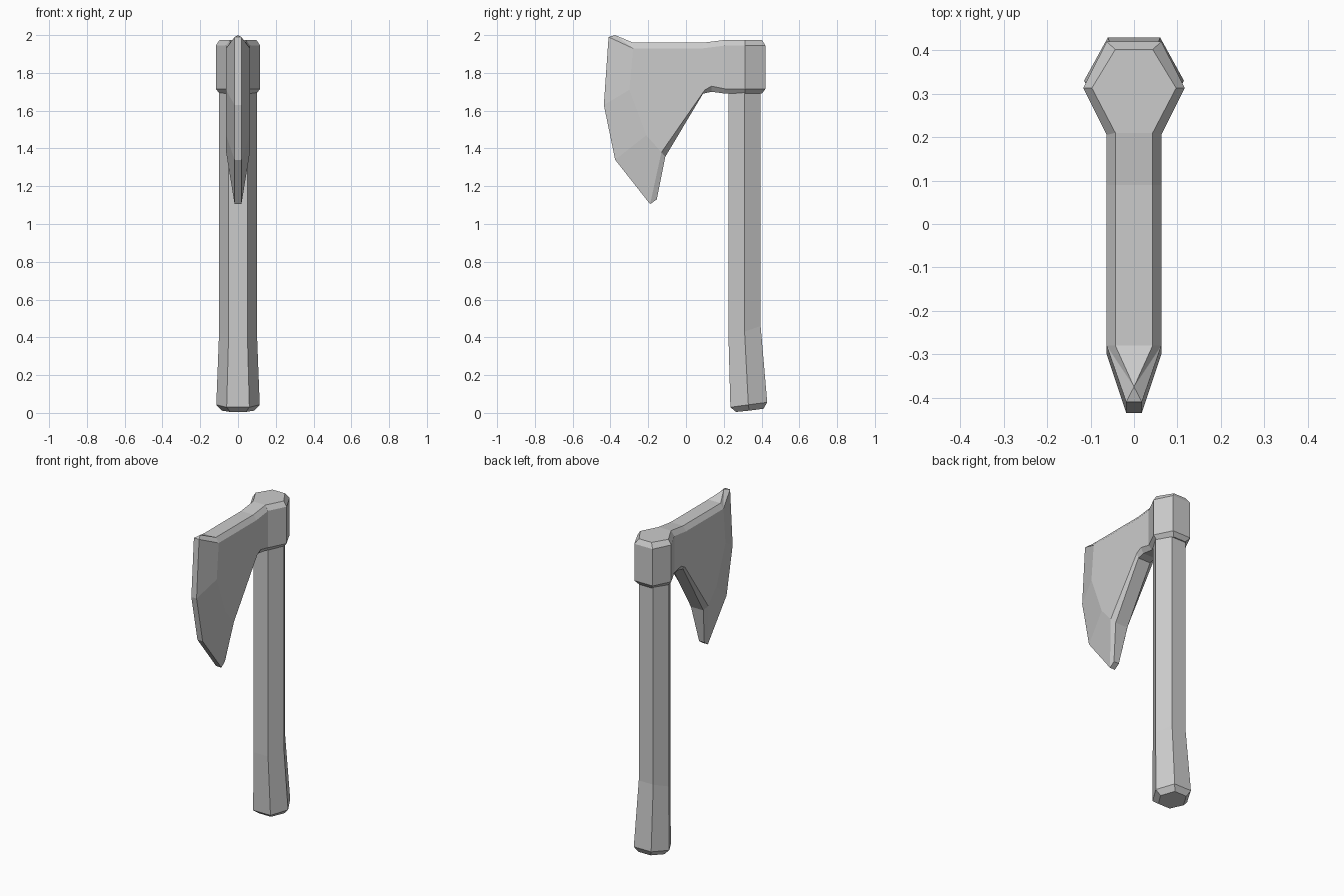
import bpy
import bmesh

cube = bpy.data.objects.get("Cube")
if cube:
    bpy.data.objects.remove(cube, do_unlink=True)

steel = bpy.data.materials.new("plain grey")
steel.use_nodes = True
grey = (0.6, 0.6, 0.6, 1)
steel.diffuse_color = grey
steel.node_tree.nodes["Principled BSDF"].inputs["Base Color"].default_value = grey


def finish(bm, name):
    bmesh.ops.recalc_face_normals(bm, faces=bm.faces)
    mesh = bpy.data.meshes.new(name)
    bm.to_mesh(mesh)
    bm.free()
    mesh.materials.append(steel)
    obj = bpy.data.objects.new(name, mesh)
    bpy.context.collection.objects.link(obj)
    return obj


def hex_column(name, rings):
    """Loft six-sided rings: half width, flat half width, (front, mid, back) as y, z."""
    bm = bmesh.new()
    loops = []
    for wide, flat, front, mid, back in rings:
        loops.append([bm.verts.new((x, y, z)) for x, (y, z) in (
            (-flat, front), (flat, front), (wide, mid),
            (flat, back), (-flat, back), (-wide, mid))])
    for a, b in zip(loops, loops[1:]):
        for i in range(6):
            j = (i + 1) % 6
            bm.faces.new((a[i], a[j], b[j], b[i]))
    bm.faces.new(loops[0][::-1])
    bm.faces.new(loops[-1])
    return finish(bm, name)


# Handle with a flared, tilted foot
hex_column("handle", [
    (0.085, 0.042, (0.265, 0.005), (0.335, 0.012), (0.41, 0.022)),
    (0.115, 0.06, (0.235, 0.03), (0.33, 0.043), (0.43, 0.056)),
    (0.1, 0.05, (0.225, 0.40), (0.31, 0.43), (0.395, 0.46)),
    (0.1, 0.05, (0.225, 1.8), (0.31, 1.8), (0.395, 1.8)),
])

# Chamfered collar around the handle
def level(wide, flat, front, back, z):
    return (wide, flat, (front, z), (0.313, z), (back, z))

hex_column("collar", [
    level(0.097, 0.043, 0.21, 0.402, 1.69),
    level(0.117, 0.063, 0.205, 0.42, 1.715),
    level(0.117, 0.063, 0.205, 0.42, 1.945),
    level(0.097, 0.043, 0.21, 0.402, 1.975),
])

# Blade: named points as (half width, y, z)
W, R, E = 0.063, 0.043, 0.018
points = {
    # upper and lower borders of the flat cheek
    "U0": (W, 0.21, 1.945), "U1": (W, 0.09, 1.93), "U2": (W, -0.28, 1.93),
    "F1": (W, -0.30, 1.71), "F2": (W, -0.21, 1.47),
    "L3": (W, -0.13, 1.38), "L2": (W, 0.10, 1.71),
    "L1": (W, 0.135, 1.73), "L0": (W, 0.21, 1.715),
    # top ridge and underside
    "T0": (R, 0.21, 1.975), "T1": (R, 0.09, 1.96), "T2": (R, -0.28, 1.96),
    "B3": (R, -0.11, 1.355), "B2": (R, 0.09, 1.69),
    "B1": (R, 0.135, 1.70), "B0": (R, 0.21, 1.69),
    # cutting edge and lower tip
    "E0": (E, -0.41, 1.99), "E1": (E, -0.435, 1.63),
    "E2": (E, -0.375, 1.34), "E3": (E, -0.19, 1.105), "B4": (E, -0.155, 1.13),
}
side_faces = [
    "U0 U1 U2 F1 F2 L3 L2 L1 L0",
    "U0 T0 T1 U1", "U1 T1 T2 U2", "U2 T2 P", "U2 P E0", "T2 P",
    "U2 E0 E1 F1", "F1 E1 E2 F2", "F2 E2 E3 L3", "L3 E3 B4 B3",
    "L3 B3 B2 L2", "L2 B2 B1 L1", "L1 B1 B0 L0",
]
rims = ["T0 T1 T2", "E0 E1 E2 E3 B4 B3 B2 B1 B0"]

bm = bmesh.new()
apex = bm.verts.new((0, -0.375, 2.0))
sides = []
for s in (-1, 1):
    v = {k: bm.verts.new((s * x, y, z)) for k, (x, y, z) in points.items()}
    v["P"] = apex
    sides.append(v)
    for face in side_faces:
        names = face.split()
        if len(names) > 2:
            bm.faces.new([v[k] for k in names])
left, right = sides
for rim in rims:
    names = rim.split()
    for a, b in zip(names, names[1:]):
        bm.faces.new((left[a], left[b], right[b], right[a]))
for k in ("T2", "E0"):
    bm.faces.new((left[k], right[k], apex))
bm.faces.new([v[k] for v, ks in ((left, ("T0", "U0", "L0", "B0")),
                                 (right, ("B0", "L0", "U0", "T0"))) for k in ks])
finish(bm, "blade")
